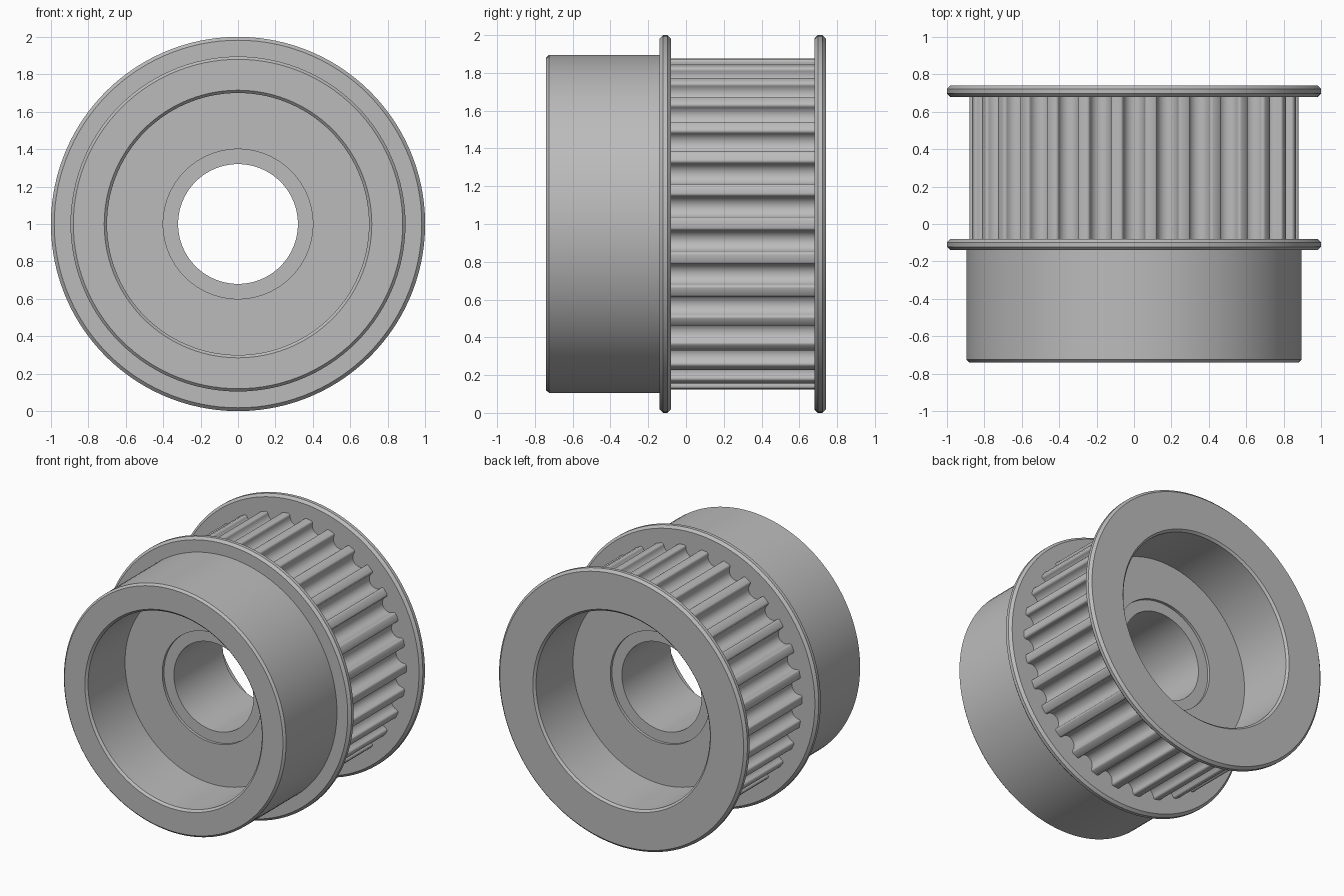
import bpy
import bmesh
import math

if "Cube" in bpy.data.objects:
    bpy.data.objects.remove(bpy.data.objects["Cube"])

SEGMENTS = 120
TEETH = 30

metal = bpy.data.materials.new("grey metal")
metal.diffuse_color = (0.5, 0.5, 0.5, 1)
metal.use_nodes = True
metal.node_tree.nodes["Principled BSDF"].inputs["Base Color"].default_value = metal.diffuse_color


def sweep(name, rings):
    """Skin a list of closed rings and shade the result smooth with sharp edges."""
    bm = bmesh.new()
    loops = [[bm.verts.new(p) for p in ring] for ring in rings]
    for a, b in zip(loops, loops[1:]):
        n = len(a)
        for j in range(n):
            k = (j + 1) % n
            bm.faces.new((a[j], b[j], b[k], a[k]))
    mesh = bpy.data.meshes.new(name)
    bm.to_mesh(mesh)
    bm.free()
    mesh.materials.append(metal)
    obj = bpy.data.objects.new(name, mesh)
    bpy.context.collection.objects.link(obj)
    bpy.ops.object.select_all(action='DESELECT')
    obj.select_set(True)
    bpy.context.view_layer.objects.active = obj
    bpy.ops.object.shade_smooth_by_angle(angle=math.radians(30))
    return obj


def circle(r, y):
    steps = [2 * math.pi * j / SEGMENTS for j in range(SEGMENTS)]
    return [(r * math.cos(a), y, 1 + r * math.sin(a)) for a in steps]


def flange(y0, y1, c=0.018):
    """Chamfered rim of a flange, running from y0 to y1."""
    return [(1 - c, y0), (1, y0 + c), (1, y1 - c), (1 - c, y1)]


# Body: recess, web, counterbore and bore are the same on both ends
recess = [(0.715, 0.74), (0.70, 0.725), (0.70, 0.30),
          (0.40, 0.30), (0.40, 0.28), (0.32, 0.28)]
profile = [(0.79, 0.68)] + flange(0.68, 0.74)
profile += recess + [(r, -y) for r, y in reversed(recess)]
profile += [(0.88, -0.74), (0.895, -0.725), (0.895, -0.14)]
profile += flange(-0.14, -0.08) + [(0.79, -0.08)]
sweep("pulley_body", [circle(r, y) for r, y in profile])

# Toothed track: round grooves with rounded tooth corners
GROOVE, FILLET = 0.057, 0.016
half = []
for i in range(7):                      # groove floor to wall
    a = math.radians(-90 + 15 * i)
    half.append((GROOVE * math.cos(a), 0.859 + GROOVE * math.sin(a)))
for i in range(5):                      # rounded tooth corner
    a = math.radians(180 - 21.3 * i)
    half.append((GROOVE + FILLET + FILLET * math.cos(a),
                 0.8615 + FILLET * math.sin(a)))
groove = [(-u, v) for u, v in reversed(half[1:])] + half

outline = []
for k in range(TEETH):
    a = 2 * math.pi * (k + 0.5) / TEETH
    c, s = math.cos(a), math.sin(a)
    outline += [(v * c - u * s, v * s + u * c) for u, v in groove]
sweep("toothed_track", [[(x, y, 1 + z) for x, z in outline] for y in (-0.08, 0.68)])
